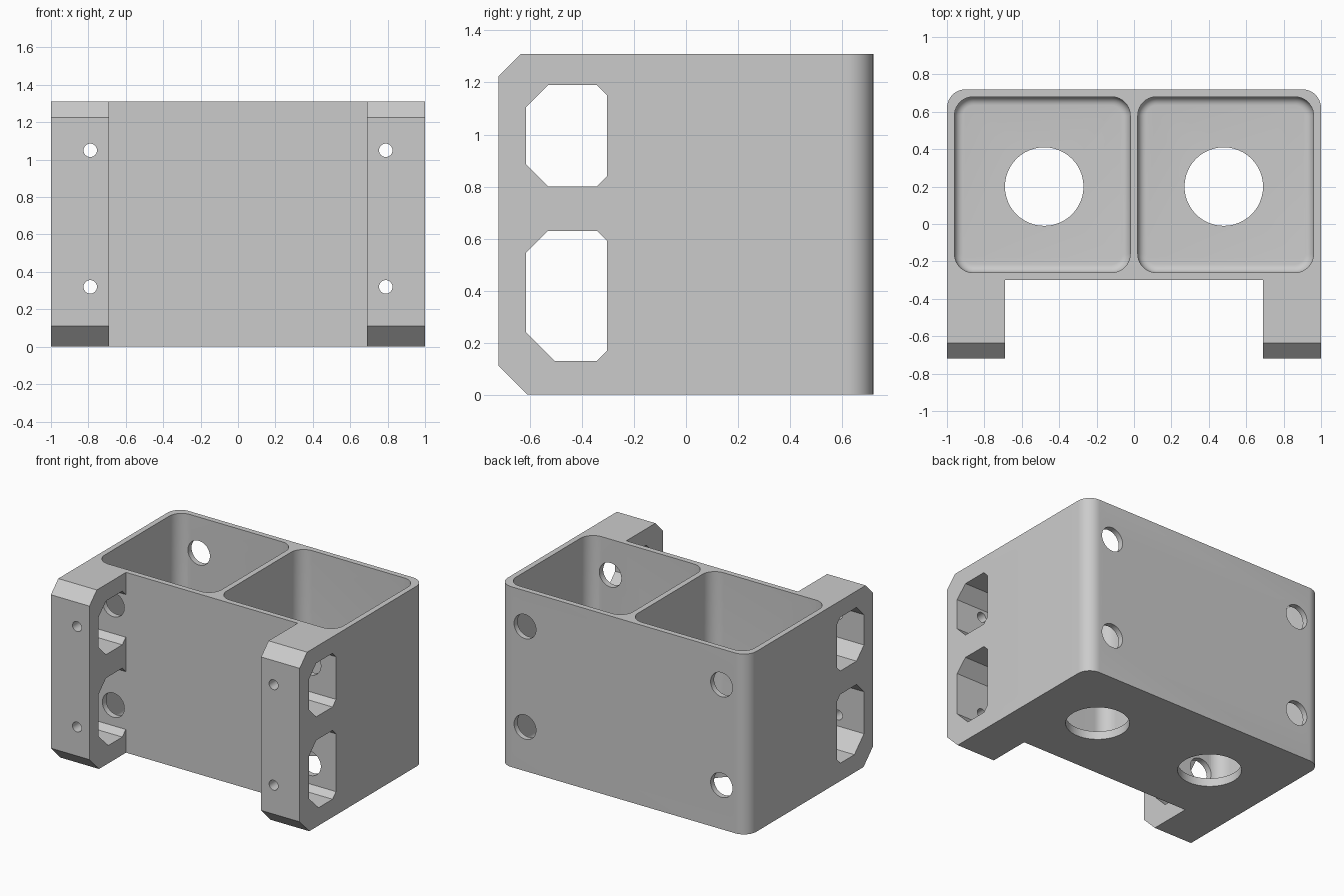
import bpy, bmesh, math

cube = bpy.data.objects.get("Cube")
if cube:
    bpy.data.objects.remove(cube, do_unlink=True)

grey = bpy.data.materials.new("light grey")
grey.use_nodes = True
grey.diffuse_color = (0.6, 0.6, 0.6, 1)
grey.node_tree.nodes["Principled BSDF"].inputs["Base Color"].default_value = (0.6, 0.6, 0.6, 1)

HEIGHT, FRONT, WALL, BACK = 1.31, -0.72, -0.30, 0.72
RAIL_IN = 0.69
AXES = {
    "x": lambda a, b, t: (t, a, b),
    "y": lambda a, b, t: (a, t, b),
    "z": lambda a, b, t: (a, b, t),
}


def loft(name, rings, axis):
    """Closed solid through rings of 2D points, given as (points, position)."""
    bm = bmesh.new()
    loops = [[bm.verts.new(AXES[axis](a, b, t)) for a, b in pts] for pts, t in rings]
    for low, high in zip(loops, loops[1:]):
        for i in range(len(low)):
            j = (i + 1) % len(low)
            bm.faces.new((low[i], low[j], high[j], high[i]))
    bm.faces.new(loops[0])
    bm.faces.new(loops[-1])
    bmesh.ops.recalc_face_normals(bm, faces=bm.faces)
    mesh = bpy.data.meshes.new(name)
    bm.to_mesh(mesh)
    bm.free()
    mesh.materials.append(grey)
    obj = bpy.data.objects.new(name, mesh)
    bpy.context.collection.objects.link(obj)
    return obj


def prism(name, pts, start, end, axis):
    return loft(name, [(pts, start), (pts, end)], axis)


def arc(cx, cy, r, start, end, steps):
    angles = [math.radians(start + (end - start) * i / steps) for i in range(steps + 1)]
    return [(cx + r * math.cos(a), cy + r * math.sin(a)) for a in angles]


def cylinder(name, cx, cy, r, start, end, axis):
    return prism(name, arc(cx, cy, r, 0, 360, 48)[:-1], start, end, axis)


def rounded_rect(x0, x1, y0, y1, r):
    return (arc(x1 - r, y1 - r, r, 0, 90, 10) + arc(x0 + r, y1 - r, r, 90, 180, 10)
            + arc(x0 + r, y0 + r, r, 180, 270, 10) + arc(x1 - r, y0 + r, r, 270, 360, 10))


def chamfered(y0, y1, z0, z1, front_low, front_high, back):
    return [(y0 + front_low, z0), (y1 - back, z0), (y1, z0 + back), (y1, z1 - back),
            (y1 - back, z1), (y0 + front_high, z1), (y0, z1 - front_high), (y0, z0 + front_low)]


def combine(target, tool, operation):
    tool.hide_render = True
    mod = target.modifiers.new(tool.name, "BOOLEAN")
    mod.operation = operation
    mod.solver = "EXACT"
    mod.object = tool
    bpy.context.view_layer.objects.active = target
    bpy.ops.object.modifier_apply(modifier=mod.name)
    bpy.data.objects.remove(tool, do_unlink=True)


# Housing plan: rounded back corners and two rails reaching forward
plan = (arc(0.9, BACK - 0.1, 0.1, 0, 90, 12) + arc(-0.9, BACK - 0.1, 0.1, 90, 180, 12)
        + [(-1, FRONT), (-RAIL_IN, FRONT), (-RAIL_IN, WALL),
           (RAIL_IN, WALL), (RAIL_IN, FRONT), (1, FRONT)])
housing = prism("housing_with_rails", plan, -0.1, HEIGHT + 0.1, "z")

# Side outline gives the height and the chamfered rail ends
outline = [(FRONT + 0.11, 0), (1, 0), (1, HEIGHT), (FRONT + 0.085, HEIGHT),
           (FRONT, HEIGHT - 0.085), (FRONT, 0.11)]
combine(housing, prism("side_outline", outline, -1.2, 1.2, "x"), "INTERSECT")

# Pockets with filleted floors, and the round floor openings
FLOOR, FILLET = 0.06, 0.045
for side in (-1, 1):
    cx = 0.49 * side
    rings = []
    for i in range(7):
        a = math.radians(15 * i)
        d = FILLET * (1 - math.sin(a))
        rings.append((rounded_rect(cx - 0.47 + d, cx + 0.47 - d, -0.26 + d, 0.68 - d, 0.1 - d),
                      FLOOR + FILLET * (1 - math.cos(a))))
    rings.append((rings[-1][0], HEIGHT + 0.2))
    combine(housing, loft("pocket", rings, "z"), "DIFFERENCE")
    combine(housing, cylinder("floor_opening", 0.48 * side, 0.2, 0.21, -0.2, 0.3, "z"), "DIFFERENCE")

# Chamfered windows through both rails
for z0, z1, low in ((0.13, 0.63, 0.11), (0.80, 1.19, 0.085)):
    window = chamfered(-0.615, -0.303, z0, z1, low, 0.085, 0.04)
    combine(housing, prism("rail_window", window, -1.2, 1.2, "x"), "DIFFERENCE")

# Screw holes in the rails with wide access holes behind them
for x in (-0.79, 0.79):
    for z in (0.32, 1.05):
        combine(housing, cylinder("access_hole", x, z, 0.088, -0.45, 0.9, "y"), "DIFFERENCE")
        combine(housing, cylinder("screw_hole", x, z, 0.036, -0.9, -0.4, "y"), "DIFFERENCE")

# Smooth the curved walls and keep the edges sharp
bpy.ops.object.select_all(action="DESELECT")
housing.select_set(True)
bpy.context.view_layer.objects.active = housing
bpy.ops.object.shade_smooth_by_angle(angle=math.radians(30))
